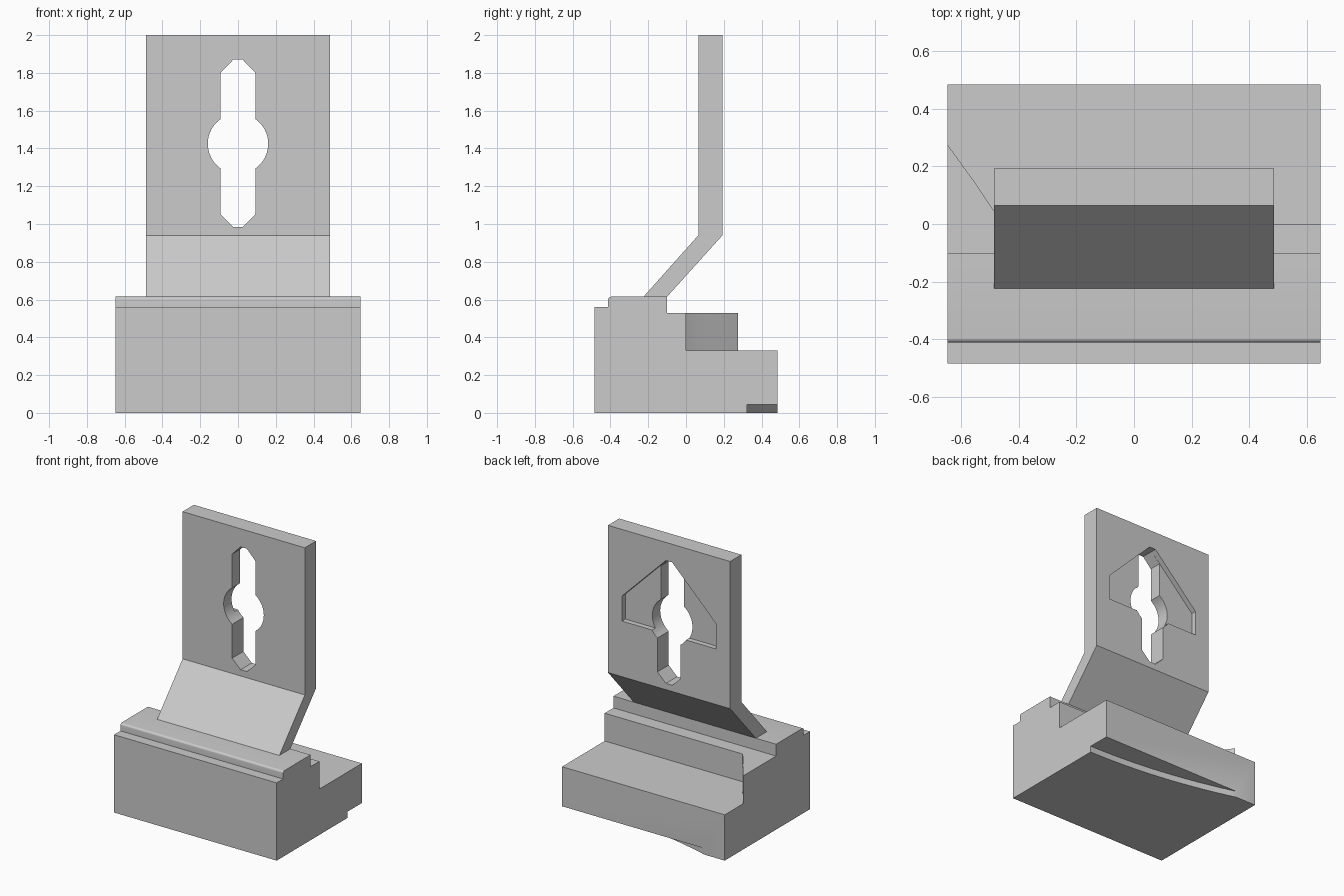
import bpy, bmesh
from math import sin, cos, pi, asin
from mathutils import Vector

cube = bpy.data.objects.get("Cube")
if cube:
    bpy.data.objects.remove(cube, do_unlink=True)

grey = bpy.data.materials.new("plain grey")
grey.use_nodes = True
colour = (0.6, 0.6, 0.6, 1)
grey.diffuse_color = colour
grey.node_tree.nodes["Principled BSDF"].inputs["Base Color"].default_value = colour

# Where the two profile coordinates go for each extrusion axis
PLACE = {
    "x": lambda a, b, d: (d, a, b),
    "y": lambda a, b, d: (a, d, b),
    "z": lambda a, b, d: (a, b, d),
}


def prism(name, points, axis, start, end):
    """Extrude a closed 2D profile along an axis."""
    bm = bmesh.new()
    face = bm.faces.new([bm.verts.new(PLACE[axis](a, b, start)) for a, b in points])
    made = bmesh.ops.extrude_face_region(bm, geom=[face])
    verts = [v for v in made["geom"] if isinstance(v, bmesh.types.BMVert)]
    bmesh.ops.translate(bm, verts=verts, vec=Vector(PLACE[axis](0, 0, end - start)))
    bmesh.ops.recalc_face_normals(bm, faces=bm.faces)
    mesh = bpy.data.meshes.new(name)
    bm.to_mesh(mesh)
    bm.free()
    mesh.materials.append(grey)
    obj = bpy.data.objects.new(name, mesh)
    bpy.context.collection.objects.link(obj)
    return obj


def combine(target, other, operation):
    """Apply a boolean and remove the helper."""
    other.hide_render = True
    mod = target.modifiers.new(operation, "BOOLEAN")
    mod.operation = operation
    mod.solver = "EXACT"
    mod.object = other
    bpy.context.view_layer.objects.active = target
    bpy.ops.object.modifier_apply(modifier=mod.name)
    bpy.data.objects.remove(other, do_unlink=True)


def smooth(obj):
    bpy.ops.object.select_all(action="DESELECT")
    obj.select_set(True)
    bpy.context.view_layer.objects.active = obj
    bpy.ops.object.shade_smooth_by_angle(angle=0.5)


HALF_X, HALF_Y = 0.648, 0.485
SHELF, LEDGE, TOP = 0.33, 0.53, 0.615

# Stepped base block with a rounded front lip
r = 0.015
lip = [(-0.412 + r - r * cos(t), TOP - r + r * sin(t))
       for t in (i * pi / 12 for i in range(7))]
base = prism("base_block", [(-HALF_Y, 0), (-HALF_Y, 0.56), (-0.412, 0.56)] + lip + [
    (-0.1, TOP), (-0.1, LEDGE), (0, LEDGE), (0, SHELF),
    (HALF_Y, SHELF), (HALF_Y, 0)], "x", -HALF_X, HALF_X)

# Flared end of the upper step
flare = prism("flare", [(-HALF_X, -0.05), (-HALF_X, 0.275), (-0.55, 0.14),
                        (-0.49, 0.05), (-0.45, 0), (-0.45, -0.05)],
              "z", SHELF - 0.1, LEDGE)
combine(base, flare, "UNION")

# Curved relief under the back edge
span, steps = 1.135, 24
curve = [(HALF_X - span * i / steps, 0.322 + 0.163 * (i / steps) ** 2)
         for i in range(steps + 1)]
relief = prism("relief_cutter", [(0.75, 0.6), (0.75, 0.322)] + curve + [(-0.487, 0.6)],
               "z", -0.1, 0.045)
combine(base, relief, "DIFFERENCE")
smooth(base)

# Bent upright plate
plate = prism("upright_plate", [(-0.225, TOP), (0.065, 0.94), (0.065, 2),
                                (0.193, 2), (0.193, 0.94), (-0.1, TOP)],
              "x", -0.487, 0.487)

# Shallow house-shaped recess in the back of the plate
recess = prism("recess_cutter", [(-0.375, 1.34), (0.375, 1.34), (0.375, 1.52),
                                 (0.025, 1.87), (-0.025, 1.87), (-0.375, 1.52)],
               "y", 0.155, 0.3)
combine(plate, recess, "DIFFERENCE")

# Keyhole slot with a round middle
mid, radius, half = 1.425, 0.16, 0.092
reach = pi / 2 - asin(half / radius)
arc = [(radius * cos(t), mid + radius * sin(t))
       for t in (reach * (i / 8 - 1) for i in range(17))]
side = [(0.025, 0.985), (half, 1.05)] + arc + [(half, 1.80), (0.025, 1.87)]
slot = prism("slot_cutter", side + [(-x, z) for x, z in reversed(side)], "y", -0.1, 0.4)
combine(plate, slot, "DIFFERENCE")
smooth(plate)
